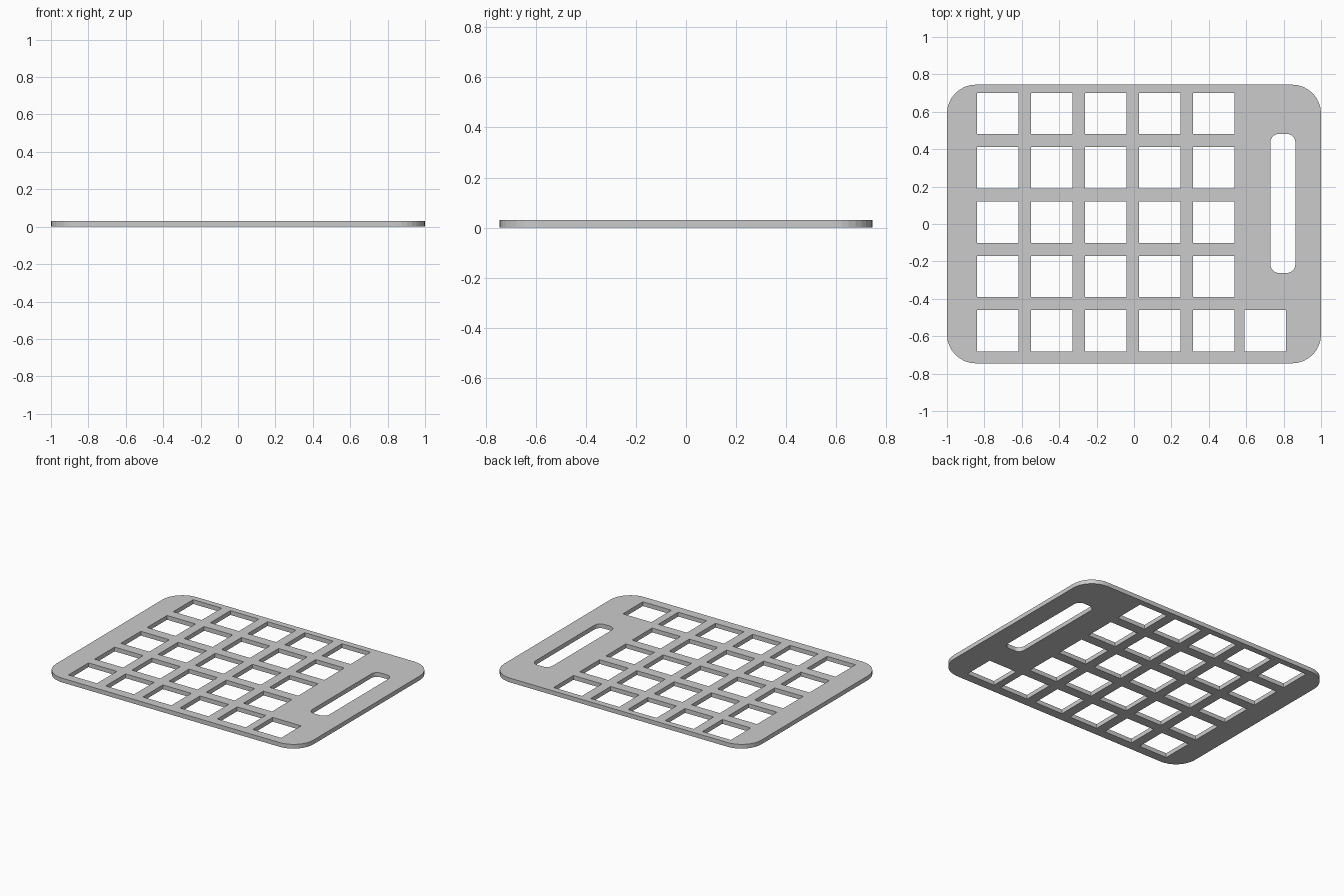
import bpy, bmesh
from math import cos, sin, pi

if "Cube" in bpy.data.objects:
    bpy.data.objects.remove(bpy.data.objects["Cube"])

THICK = 0.03


def rounded_rect(cx, cy, w, h, r=0.0, seg=8):
    """Outline points of a rectangle with optional rounded corners."""
    pts = []
    for i, (sx, sy) in enumerate([(1, 1), (-1, 1), (-1, -1), (1, -1)]):
        ox, oy = cx + sx * (w / 2 - r), cy + sy * (h / 2 - r)
        if r == 0:
            pts.append((ox, oy))
            continue
        for k in range(seg + 1):
            a = (i + k / seg) * pi / 2
            pts.append((ox + r * cos(a), oy + r * sin(a)))
    return pts


def add_outline(curve, pts):
    spline = curve.splines.new('POLY')
    spline.points.add(len(pts) - 1)
    for p, (x, y) in zip(spline.points, pts):
        p.co = (x, y, 0, 1)
    spline.use_cyclic_u = True
    spline.use_smooth = False


curve = bpy.data.curves.new("grid_plate", 'CURVE')
curve.dimensions = '2D'
curve.fill_mode = 'BOTH'
curve.extrude = THICK / 2

# Plate outline
add_outline(curve, rounded_rect(0, 0, 2.0, 1.49, 0.155))

# 5 x 5 grid of square windows
for col in range(5):
    for row in range(5):
        add_outline(curve, rounded_rect(-0.729 + 0.289 * col,
                                        0.591 - 0.2905 * row, 0.221, 0.221))

# Extra window at the end of the front row
add_outline(curve, rounded_rect(0.702, -0.571, 0.221, 0.221))

# Handle slot
add_outline(curve, rounded_rect(0.796, 0.11, 0.133, 0.743, 0.045))

# Turn into a clean welded mesh standing on z = 0
plate = bpy.data.objects.new("grid_plate", curve)
bpy.context.collection.objects.link(plate)
bpy.context.view_layer.objects.active = plate
plate.select_set(True)
bpy.ops.object.convert(target='MESH')
plate = bpy.context.object
bm = bmesh.new()
bm.from_mesh(plate.data)
bmesh.ops.remove_doubles(bm, verts=bm.verts, dist=1e-4)
bmesh.ops.translate(bm, verts=bm.verts, vec=(0, 0, THICK / 2))
bmesh.ops.recalc_face_normals(bm, faces=bm.faces)
for f in bm.faces:
    f.smooth = False
bm.to_mesh(plate.data)
bm.free()
